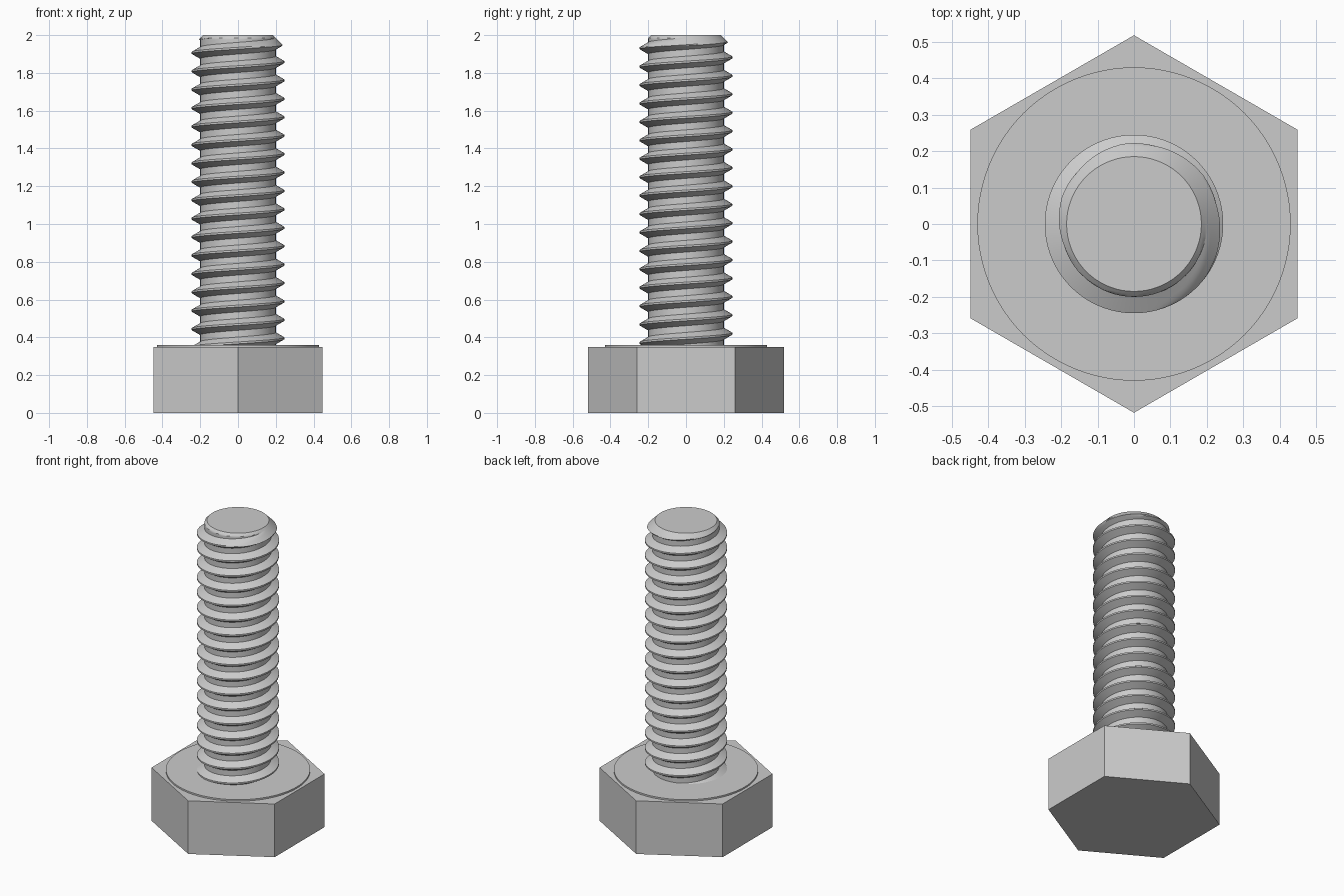
import bpy, bmesh
from math import sin, cos, tau, pi, floor

if "Cube" in bpy.data.objects:
    bpy.data.objects.remove(bpy.data.objects["Cube"])

steel = bpy.data.materials.new("steel_grey")
steel.use_nodes = True
GREY = (0.6, 0.6, 0.6, 1)
steel.diffuse_color = GREY
steel.node_tree.nodes["Principled BSDF"].inputs["Base Color"].default_value = GREY


def finish(bm, name, smooth=True):
    bmesh.ops.recalc_face_normals(bm, faces=bm.faces)
    mesh = bpy.data.meshes.new(name)
    bm.to_mesh(mesh)
    bm.free()
    mesh.materials.append(steel)
    obj = bpy.data.objects.new(name, mesh)
    bpy.context.collection.objects.link(obj)
    if smooth:
        bpy.ops.object.select_all(action="DESELECT")
        obj.select_set(True)
        bpy.context.view_layer.objects.active = obj
        bpy.ops.object.shade_smooth_by_angle(angle=pi / 6)
    return obj


def prism(name, sides, radius, z0, z1, smooth):
    bm = bmesh.new()
    ring = [bm.verts.new((radius * cos(pi / 2 + tau * i / sides),
                          radius * sin(pi / 2 + tau * i / sides), z0)) for i in range(sides)]
    base = bm.faces.new(ring)
    top = bmesh.ops.extrude_face_region(bm, geom=[base], use_keep_orig=True)["geom"]
    bmesh.ops.translate(bm, vec=(0, 0, z1 - z0),
                        verts=[v for v in top if isinstance(v, bmesh.types.BMVert)])
    return finish(bm, name, smooth)


# Head and the raised bearing face on it
HEAD_TOP, FACE_TOP, TOP = 0.35, 0.36, 2.0
prism("hex_head", 6, 0.518, 0, HEAD_TOP, False)
prism("bearing_face", 96, 0.43, HEAD_TOP - 0.01, FACE_TOP, True)

# Threaded shank: a helical sheet, with a chamfer limiting its radius at the tip
PITCH, ROOT, CREST, TIP = 0.0975, 0.2, 0.245, 0.185
START, SEGMENTS, STEPS = 0.2, 72, 16
PHASE = 1.955  # height of a crest on the +x side


def thread_radius(u):
    d = abs(u) * PITCH          # distance along the axis from the crest
    return max(ROOT, min(CREST, CREST - (d - 0.005) * 1.73))


bm = bmesh.new()
turns = floor((TOP - START) / PITCH) + 3
shift = PHASE - PITCH * floor((PHASE - START) / PITCH)
offsets = [-0.5 + k / STEPS for k in range(STEPS)]
offsets = sorted(offsets + [s * 0.005 / PITCH for s in (-1, 1)]
                 + [s * 0.031 / PITCH for s in (-1, 1)])
columns = []
for i in range(SEGMENTS):
    a = tau * i / SEGMENTS
    column = []
    for t in range(-1, turns):
        for u in offsets:
            z = shift + PITCH * (t + u + i / SEGMENTS)
            r = min(thread_radius(u), TIP + TOP - z)
            column.append(bm.verts.new((r * cos(a), r * sin(a), z)))
    columns.append(column)
# Joining the last column to the first climbs one whole pitch
for i in range(SEGMENTS):
    wrap = len(offsets) if i == SEGMENTS - 1 else 0
    left, right = columns[i], columns[(i + 1) % SEGMENTS]
    for j in range(len(left) - 1 - wrap):
        k = j + wrap
        bm.faces.new((left[j], right[k], right[k + 1], left[j + 1]))

# Trim both ends flat and cap them
for height, normal in ((TOP, 1), (HEAD_TOP - 0.01, -1)):
    geom = bm.verts[:] + bm.edges[:] + bm.faces[:]
    cut = bmesh.ops.bisect_plane(bm, geom=geom, plane_co=(0, 0, height),
                                 plane_no=(0, 0, normal), clear_outer=True)["geom_cut"]
    rim = [e for e in cut if isinstance(e, bmesh.types.BMEdge)]
    bmesh.ops.edgeloop_fill(bm, edges=rim)
finish(bm, "threaded_shank")
